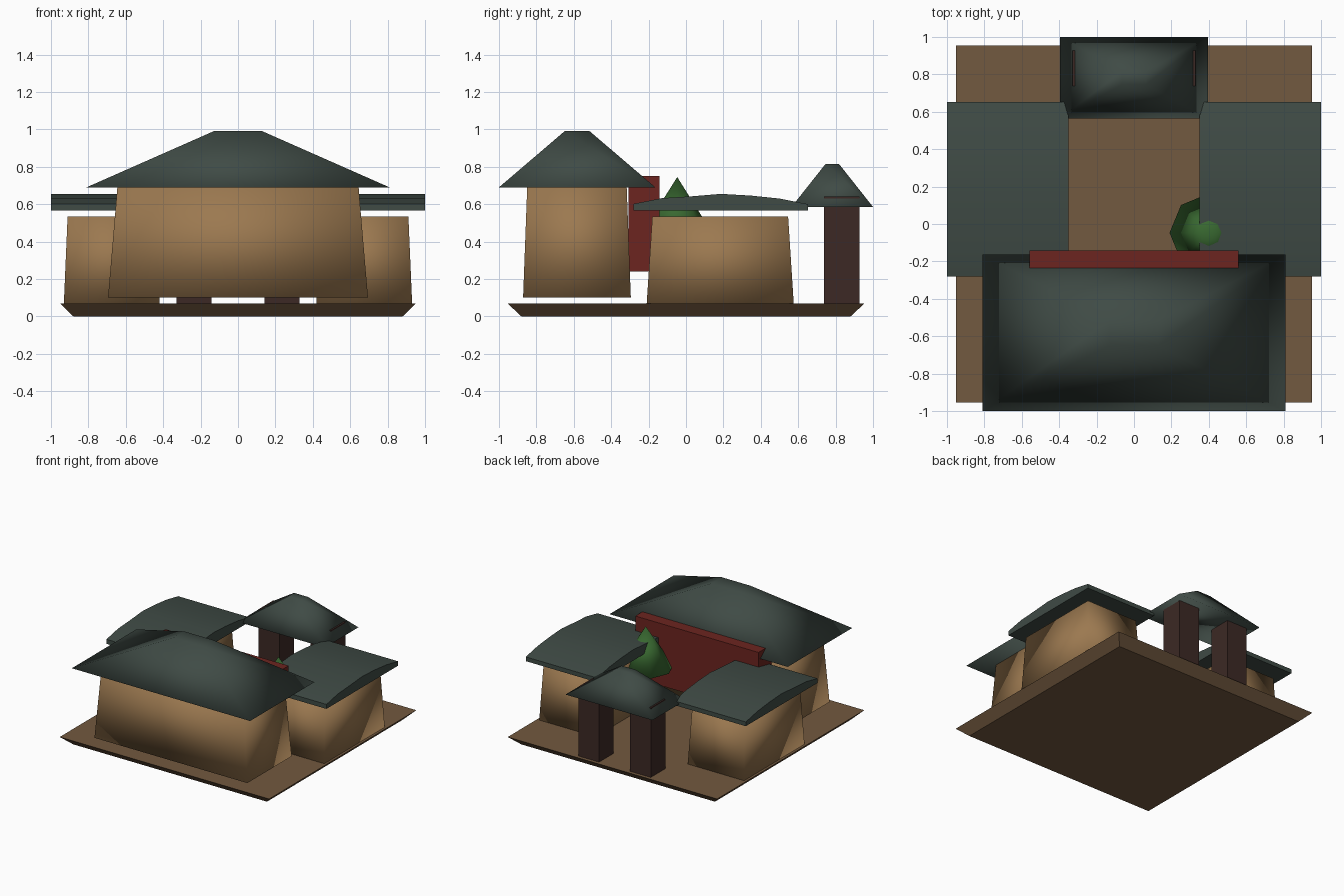
import bpy, bmesh, math

if "Cube" in bpy.data.objects:
    bpy.data.objects.remove(bpy.data.objects["Cube"])


def material(name, rgb):
    m = bpy.data.materials.new(name)
    m.diffuse_color = (*rgb, 1)
    m.use_nodes = True
    m.node_tree.nodes["Principled BSDF"].inputs["Base Color"].default_value = m.diffuse_color
    return m


EARTH = material("packed_earth", (0.17, 0.10, 0.05))
WALL = material("ochre_plaster", (0.33, 0.19, 0.08))
TILE = material("dark_tile", (0.05, 0.07, 0.06))
WOOD = material("dark_wood", (0.045, 0.022, 0.018))
RED = material("red_panel", (0.15, 0.018, 0.014))
LEAF = material("leaf", (0.04, 0.14, 0.03))


def finish(bm, name, mat, smooth):
    bmesh.ops.recalc_face_normals(bm, faces=bm.faces)
    for f in bm.faces:
        f.smooth = smooth
    mesh = bpy.data.meshes.new(name)
    bm.to_mesh(mesh)
    bm.free()
    mesh.materials.append(mat)
    ob = bpy.data.objects.new(name, mesh)
    bpy.context.collection.objects.link(ob)
    return ob


def block(name, mat, centre, z0, z1, bottom, top=None, smooth=False):
    """Box tapering from half-size bottom to half-size top."""
    top = top or bottom
    bm = bmesh.new()
    bmesh.ops.create_cube(bm, size=2)
    for v in bm.verts:
        h, z = (top, z1) if v.co.z > 0 else (bottom, z0)
        v.co = (centre[0] + v.co.x * h[0], centre[1] + v.co.y * h[1], z)
    return finish(bm, name, mat, smooth)


# Courtyard platform, wider at the top
block("platform", EARTH, (0, 0), 0, 0.07, (0.88, 0.88), (0.952, 0.955))

# Main hall with hipped roof
block("main_hall_walls", WALL, (0, -0.583), 0.10, 0.69, (0.695, 0.288), (0.645, 0.266), True)
block("main_hall_roof", TILE, (0, -0.582), 0.69, 0.99, (0.81, 0.418), (0.13, 0.067), True)

# Red screen behind the hall
block("red_screen", RED, (0, -0.225), 0.24, 0.75, (0.56, 0.083))

# Gate with hipped roof
block("gate_roof", TILE, (0, 0.782), 0.585, 0.815, (0.395, 0.218), (0.063, 0.036), True)

# Low arched roof profile (y, z)
ARCH = [(-0.28, 0.565), (-0.28, 0.602), (-0.13, 0.632), (0.03, 0.642), (0.187, 0.655),
        (0.345, 0.646), (0.50, 0.630), (0.652, 0.600), (0.652, 0.565)]

for side, s in (("left", -1), ("right", 1)):
    # Gate posts and side wings, mirrored
    block(side + "_gate_post", WOOD, (s * 0.235, 0.833), 0.07, 0.64, (0.094, 0.094))
    block(side + "_wing_walls", WALL, (s * 0.675, 0.183), 0.07, 0.535,
          (0.256, 0.393), (0.236, 0.363), True)
    bm = bmesh.new()
    face = bm.faces.new([bm.verts.new((s * 0.35, y, z)) for y, z in ARCH])
    ext = bmesh.ops.extrude_face_region(bm, geom=[face], use_keep_orig=True)
    for v in ext["geom"]:
        if isinstance(v, bmesh.types.BMVert):
            v.co.x = s * 1.0
    roof = finish(bm, side + "_wing_roof", TILE, False)
    bpy.context.view_layer.objects.active = roof
    roof.select_set(True)
    bpy.ops.object.shade_smooth_by_angle(angle=math.radians(30))
    roof.select_set(False)

# Courtyard tree crown
bm = bmesh.new()
bmesh.ops.create_cone(bm, cap_ends=True, segments=8, radius1=0.21, radius2=0, depth=0.335)
bmesh.ops.remove_doubles(bm, verts=bm.verts, dist=1e-5)
bmesh.ops.translate(bm, verts=bm.verts, vec=(0.4, -0.047, 0.5775))
finish(bm, "tree_crown", LEAF, True)
